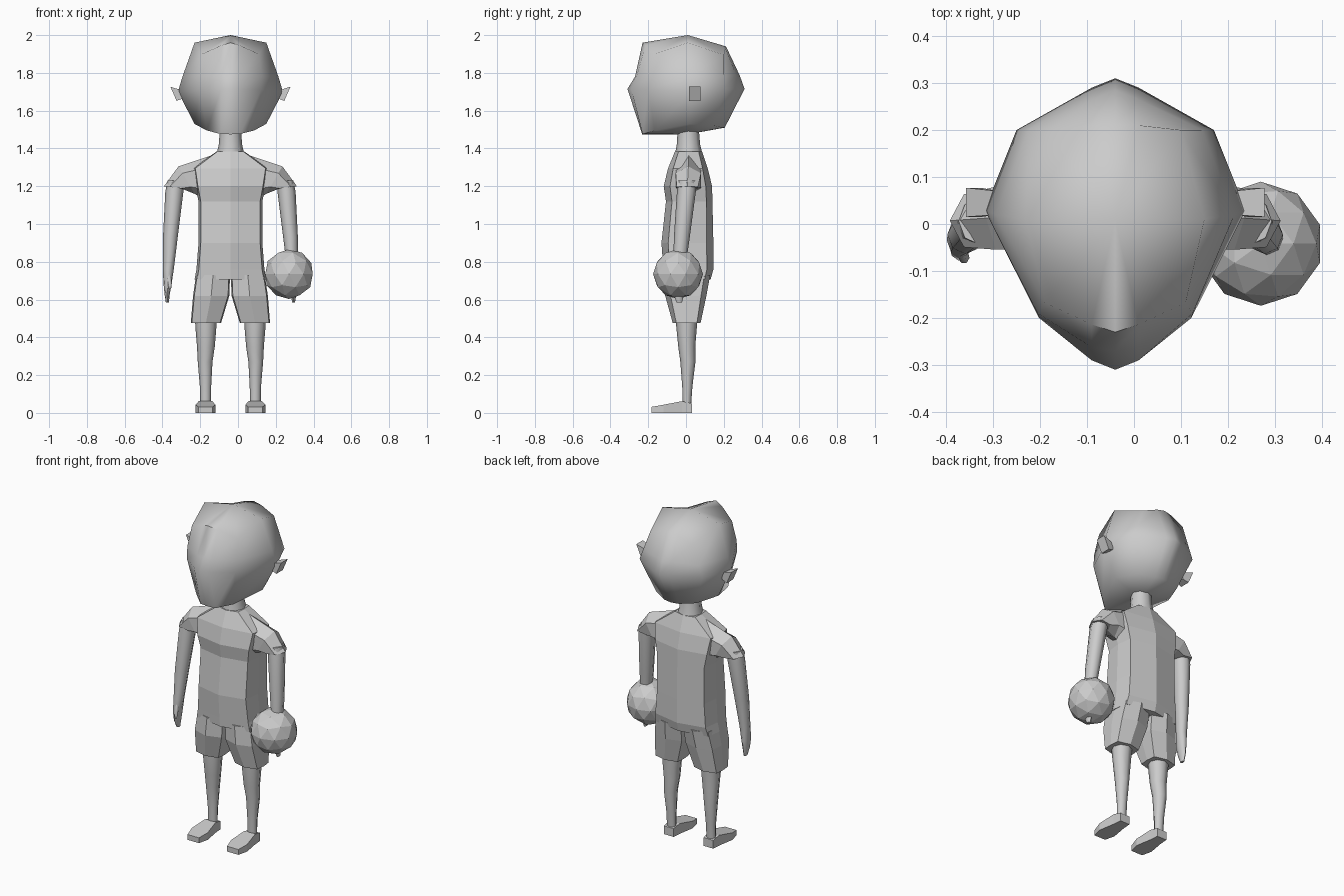
import bpy, bmesh, math
from mathutils import Vector

if "Cube" in bpy.data.objects:
    bpy.data.objects.remove(bpy.data.objects["Cube"])

CX = -0.04  # the body's own centre line
grey = bpy.data.materials.new("plain grey")
grey.diffuse_color = (0.6, 0.6, 0.6, 1)
grey.use_nodes = True
grey.node_tree.nodes["Principled BSDF"].inputs["Base Color"].default_value = grey.diffuse_color


def finish(name, bm, smooth):
    bmesh.ops.remove_doubles(bm, verts=bm.verts[:], dist=1e-5)
    bmesh.ops.recalc_face_normals(bm, faces=bm.faces[:])
    me = bpy.data.meshes.new(name)
    bm.to_mesh(me)
    bm.free()
    me.materials.append(grey)
    for p in me.polygons:
        p.use_smooth = smooth
    if smooth:
        me.set_sharp_from_angle(angle=math.radians(62))
    ob = bpy.data.objects.new(name, me)
    bpy.context.collection.objects.link(ob)
    return ob


def loft(name, rings, smooth=False, side=1):
    """Skin a list of closed rings; side = -1 mirrors about the centre line."""
    bm = bmesh.new()
    rows = [[bm.verts.new((CX + side * p[0], p[1], p[2])) for p in r] for r in rings]
    n = len(rows[0])
    for a, b in zip(rows, rows[1:]):
        for i in range(n):
            j = (i + 1) % n
            bm.faces.new((a[i], a[j], b[j], b[i]))
    for row, r in ((rows[0], rings[0]), (rows[-1], rings[-1])):
        if (Vector(r[0]) - Vector(r[1])).length > 1e-5:
            bm.faces.new(row)
    return finish(name, bm, smooth)


def ring(c, u, v, n=8):
    """Polygon ring round c with half-axes u and v; four sides give a box section."""
    c, u, v = Vector(c), Vector(u), Vector(v)
    ph, k = (math.pi / 4, math.sqrt(2)) if n == 4 else (0, 1)
    return [c + k * (math.cos(ph + t) * u + math.sin(ph + t) * v)
            for t in (2 * math.pi * i / n for i in range(n))]


def flat(x, y, z, rx, ry, n=8):
    return ring((x, y, z), (rx, 0, 0), (0, ry, 0), n)


def cloth(x, z, w, yf, yb):
    """Boxy eight-point section with a slight ridge front and back."""
    m, h = (yf + yb) / 2, (yb - yf) / 2
    pts = [(0, -1), (.93, -.74), (1, 0), (.93, .74), (0, 1), (-.93, .74), (-1, 0), (-.93, -.74)]
    return [(x + w * a, m + h * b, z) for a, b in pts]


def upright(top, bottom, y0, y1, n=6):
    """Ring standing between two (x, z) points, spanning y0 to y1."""
    t, b = Vector((top[0], 0, top[1])), Vector((bottom[0], 0, bottom[1]))
    return ring((t + b) / 2 + Vector((0, (y0 + y1) / 2, 0)), (t - b) / 2, (0, (y1 - y0) / 2, 0), n)


# Head: half rings from front to back, mirrored
half_rings = [
    [(0, -.232, 1.475), (.05, -.23, 1.476), (.125, -.165, 1.495), (.19, .02, 1.53),
     (.135, .15, 1.52), (.05, .195, 1.51), (0, .205, 1.51)],
    [(0, -.31, 1.715), (.05, -.29, 1.715), (.162, -.2, 1.71), (.278, .03, 1.70),
     (.21, .2, 1.715), (.05, .29, 1.715), (0, .31, 1.715)],
    [(0, -.27, 1.78), (.05, -.262, 1.78), (.165, -.19, 1.78), (.254, .02, 1.78),
     (.185, .2, 1.78), (.05, .265, 1.79), (0, .285, 1.785)],
    [(0, -.23, 1.96), (.05, -.214, 1.945), (.15, -.167, 1.90), (.19, .01, 1.96),
     (.14, .2, 1.895), (.05, .21, 1.93), (0, .212, 1.94)],
]
full = [h + [(-x, y, z) for x, y, z in h[-2:0:-1]] for h in half_rings]
loft("head", [[(0, .01, 1.475)] * 12] + full + [[(0, .01, 2.0)] * 12], True)

# Neck
loft("neck", [flat(0, .015, 1.36, .075, .075), flat(0, .013, 1.42, .062, .062),
              flat(0, .012, 1.50, .056, .056)], True)

# Shirt body
loft("shirt", [cloth(0, *r) for r in [
    (.705, .19, -.115, .13), (.76, .18, -.12, .145), (.90, .169, -.13, .145),
    (1.12, .169, -.106, .14), (1.2, .185, -.118, .138), (1.295, .2, -.095, .115),
    (1.385, .072, -.058, .085)]])

# Football
bm = bmesh.new()
bmesh.ops.create_icosphere(bm, subdivisions=2, radius=.132)
bmesh.ops.translate(bm, verts=bm.verts[:], vec=(.27, -.042, .735))
finish("ball", bm, False)

for side, tag in ((-1, "left_"), (1, "right_")):
    # Ear
    loft(tag + "ear", [upright((.25, 1.705), (.25, 1.665), .02, .07, 4),
                       upright((.318, 1.727), (.285, 1.652), .015, .077, 4)], False, side)
    # Sleeve
    loft(tag + "sleeve", [upright((.08, 1.37), (.13, 1.12), -.06, .09),
                          upright((.275, 1.305), (.19, 1.16), -.065, .09),
                          upright((.352, 1.2), (.232, 1.185), -.058, .072)], False, side)
    # Arm with mitten hand
    loft(tag + "arm", [flat(*a) for a in [
        (.288, .006, 1.23, .045, .05), (.297, .002, 1.17, .048, .05),
        (.318, -.022, .93, .039, .042), (.329, -.036, .76, .029, .032),
        (.333, -.042, .68, .021, .036), (.335, -.04, .63, .014, .03),
        (.334, -.035, .585, .008, .014)]], True, side)
    # Thumb
    loft(tag + "thumb", [flat(.328, -.055, .735, .013, .014, 6),
                         flat(.322, -.072, .69, .012, .012, 6),
                         flat(.32, -.078, .655, .006, .006, 6)], True, side)
    # Shorts leg
    loft(tag + "shorts_leg", [cloth(.092, .73, .09, -.108, .128),
                              cloth(.102, .62, .096, -.11, .108),
                              cloth(.13, .475, .08, -.07, .077)], False, side)
    # Leg
    loft(tag + "leg", [flat(*a) for a in [
        (.13, .003, .52, .058, .058), (.13, .003, .46, .056, .055),
        (.13, .004, .35, .047, .045), (.134, .01, .27, .039, .04),
        (.132, .007, .14, .03, .027), (.132, .005, .04, .028, .022)]], True, side)
    # Foot: box sections from heel to toe (y, half width, height)
    loft(tag + "foot", [ring((.132, y, h / 2), (w, 0, 0), (0, 0, h / 2), 4) for y, w, h in [
        (.032, .032, .05), (-.02, .036, .062), (-.12, .053, .043), (-.182, .038, .032)]],
        False, side)
